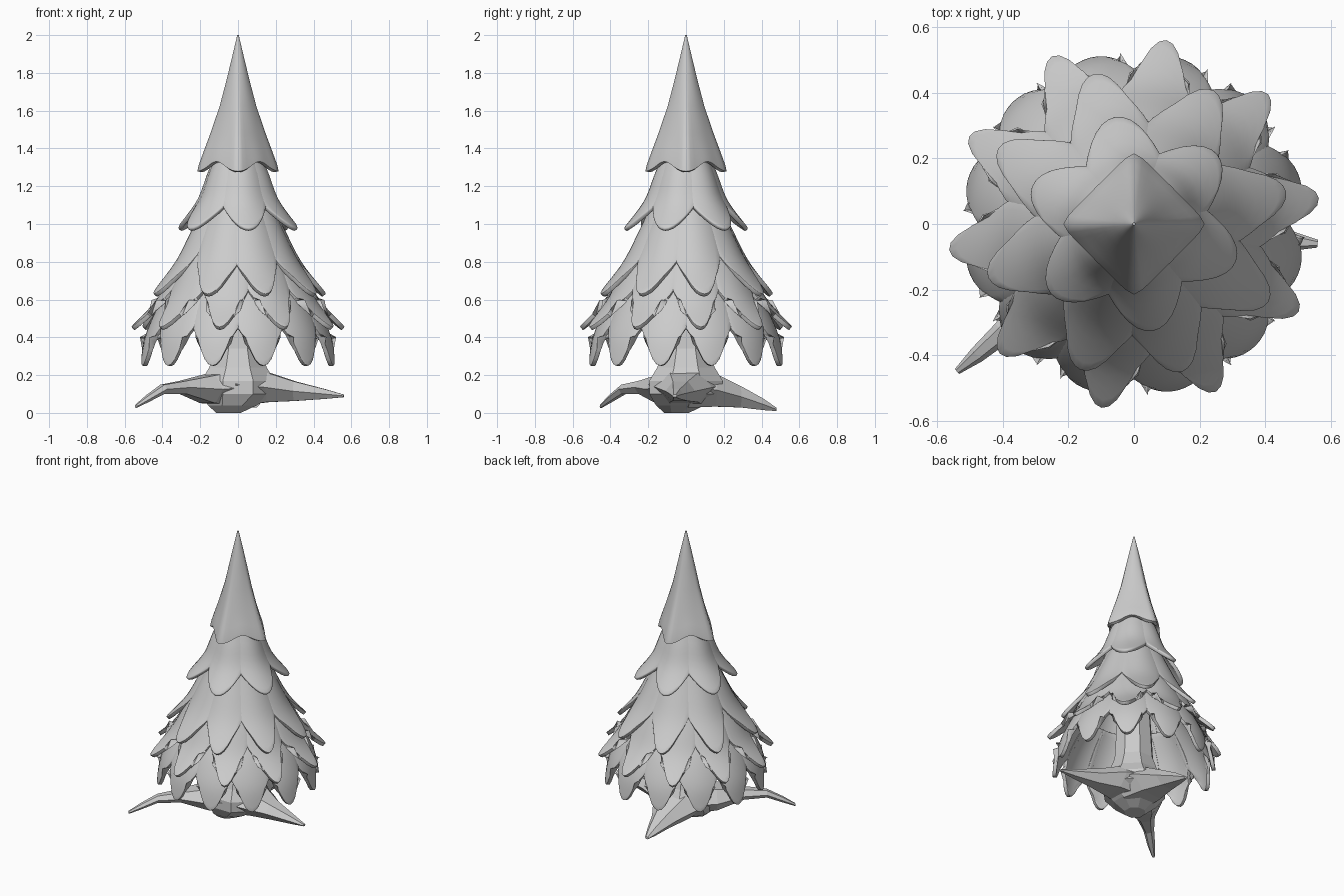
import bpy, bmesh
from math import sin, cos, pi, radians, sqrt
from mathutils import Vector

if "Cube" in bpy.data.objects:
    bpy.data.objects.remove(bpy.data.objects["Cube"])


def make(name, verts, faces, smooth=False):
    me = bpy.data.meshes.new(name)
    me.from_pydata([tuple(v) for v in verts], [], faces)
    bm = bmesh.new()
    bm.from_mesh(me)
    bmesh.ops.recalc_face_normals(bm, faces=bm.faces)
    bm.to_mesh(me)
    bm.free()
    me.polygons.foreach_set("use_smooth", [smooth] * len(me.polygons))
    ob = bpy.data.objects.new(name, me)
    bpy.context.collection.objects.link(ob)
    return ob


def loft(name, rings, smooth=False):
    n = len(rings[0])
    verts = [p for r in rings for p in r]
    faces = [(i * n + j, i * n + (j + 1) % n, (i + 1) * n + (j + 1) % n, (i + 1) * n + j)
             for i in range(len(rings) - 1) for j in range(n)]
    faces += [tuple(range(n))[::-1], tuple(range((len(rings) - 1) * n, len(rings) * n))]
    return make(name, verts, faces, smooth)


def sample(pts, t):
    # piecewise Catmull-Rom through a short profile
    f = t * (len(pts) - 1)
    i = min(int(f), len(pts) - 2)
    f -= i
    p = [pts[max(0, min(len(pts) - 1, i + k))] for k in (-1, 0, 1, 2)]
    return [0.5 * (2 * b + (c - a) * f + (2 * a - 5 * b + 4 * c - d) * f * f
                   + (3 * b - a - 3 * c + d) * f ** 3) for a, b, c, d in zip(*p)]


def leaf(name, angle, path, width, blunt):
    # curved scale: path is (radius, height) from root to tip, seen from the side
    rows, cols = 12, 8
    verts, faces = [], []
    for i in range(rows + 1):
        t = i / rows
        for j in range(cols + 1):
            s = 2 * j / cols - 1
            # outer columns stop short of the tip, giving a rounded point
            tt = t * (1 - blunt * abs(s) ** 1.7)
            r, z = sample(path, tt)
            w = width / 2 * (0.62 + 0.38 * sin(pi * min(1, t * 1.25) * 0.5))
            w *= 1 - 0.35 * max(0, (t - 0.65) / 0.35) ** 2
            x = s * w
            r -= 1.3 * x * x / max(r, 0.15) * 0.6
            verts.append((r * cos(angle) - x * sin(angle), r * sin(angle) + x * cos(angle), z))
    n = cols + 1
    for i in range(rows):
        for j in range(cols):
            faces.append((i * n + j, i * n + j + 1, (i + 1) * n + j + 1, (i + 1) * n + j))
    ob = make(name, verts, faces, True)
    # face normals outwards, then thicken inwards
    me = ob.data
    c = me.polygons[len(me.polygons) // 2]
    if c.normal.dot(Vector((cos(angle), sin(angle), 0))) < 0:
        me.flip_normals()
    so = ob.modifiers.new("thickness", 'SOLIDIFY')
    so.thickness, so.offset = 0.024, -1
    be = ob.modifiers.new("soft_edge", 'BEVEL')
    be.width, be.segments, be.limit_method, be.angle_limit = 0.008, 2, 'ANGLE', radians(50)


# four tiers of leaves: angles, side profile, width, tip roundness
tiers = [
    ("top_leaf", [40 + 60 * k for k in range(6)],
     [(0.11, 1.40), (0.165, 1.27), (0.225, 1.12), (0.335, 0.975)], 0.27, 0.16),
    ("upper_leaf", [105, 59, 12, -30, -72, -110, -160, 151],
     [(0.17, 1.14), (0.25, 0.97), (0.345, 0.79), (0.475, 0.63)], 0.26, 0.22),
    ("middle_leaf", [8 + 36 * k for k in range(10)],
     [(0.26, 0.92), (0.35, 0.75), (0.44, 0.59), (0.57, 0.455)], 0.26, 0.32),
    ("lower_leaf", [15 + 30 * k for k in range(12)],
     [(0.33, 0.72), (0.43, 0.56), (0.50, 0.40), (0.525, 0.25)], 0.27, 0.32),
]
for name, angles, path, width, blunt in tiers:
    for k, a in enumerate(angles):
        leaf(f"{name}_{k + 1}", radians(a), path, width, blunt)

# pointed cap: round at the tip, four drooping corners at the hem
profile = [(0.004, 2.0), (0.03, 1.89), (0.062, 1.76), (0.10, 1.62), (0.15, 1.48),
           (0.19, 1.39), (0.215, 1.335), (0.223, 1.305), (0.20, 1.30), (0.12, 1.36)]
rings, N = [], 48
for r, z in profile:
    k = min(1, max(0, (1.95 - z) / 0.6))
    ring = []
    for j in range(N):
        a = 2 * pi * j / N
        diamond = 1.03 / (sqrt(cos(a) ** 2 + 0.004) + sqrt(sin(a) ** 2 + 0.004))
        droop = cos(4 * a) * 0.026 * max(0, min(1, (1.45 - z) / 0.13))
        rr = r * (1 + k * (diamond - 1))
        ring.append((rr * cos(a), rr * sin(a), z - droop))
    rings.append(ring)
loft("cap", rings, True)
bpy.context.view_layer.objects.active = bpy.data.objects["cap"]
bpy.data.objects["cap"].select_set(True)
bpy.ops.object.shade_smooth_by_angle(angle=radians(60))

# trunk: eight flat sides, flared foot and blunt underside
loft("trunk", [[(r * cos(2 * pi * (j + .5) / 8) + dx, r * sin(2 * pi * (j + .5) / 8) + dx, z)
                for j in range(8)]
               for r, z, dx in [(0.07, 0.0, -0.05), (0.14, 0.04, -0.03), (0.21, 0.10, 0),
                                (0.21, 0.17, 0), (0.165, 0.24, 0), (0.13, 0.34, 0),
                                (0.115, 0.6, 0), (0.06, 1.3, 0)]])


# roots: flat-sided tapering limbs; each point is x, y, z, half width, half height
def root(name, pts):
    rings = []
    for i, (x, y, z, w, h) in enumerate(pts):
        p, q = pts[max(0, i - 1)], pts[min(len(pts) - 1, i + 1)]
        d = Vector((q[0] - p[0], q[1] - p[1], 0)).normalized()
        side = Vector((-d.y, d.x, 0))
        rings.append([Vector((x, y, z)) + side * w * cos(2 * pi * j / 6)
                      + Vector((0, 0, h * sin(2 * pi * j / 6))) for j in range(6)])
    loft(name, rings)


root("left_root", [(0, 0, 0.14, 0.19, 0.11), (-0.16, -0.11, 0.125, 0.13, 0.085),
                   (-0.29, -0.23, 0.135, 0.06, 0.04), (-0.40, -0.33, 0.125, 0.035, 0.028),
                   (-0.48, -0.40, 0.075, 0.025, 0.02), (-0.54, -0.45, 0.035, 0.01, 0.01)])
root("right_root", [(0, 0, 0.15, 0.20, 0.13), (0.16, -0.01, 0.135, 0.15, 0.09),
                    (0.30, -0.03, 0.115, 0.08, 0.06), (0.46, -0.05, 0.10, 0.035, 0.03),
                    (0.56, -0.06, 0.09, 0.012, 0.008)])
root("back_root", [(0, 0, 0.14, 0.20, 0.13), (-0.02, 0.15, 0.12, 0.16, 0.10),
                   (-0.03, 0.29, 0.085, 0.09, 0.065), (-0.03, 0.41, 0.045, 0.045, 0.035),
                   (-0.03, 0.48, 0.018, 0.015, 0.01)])
